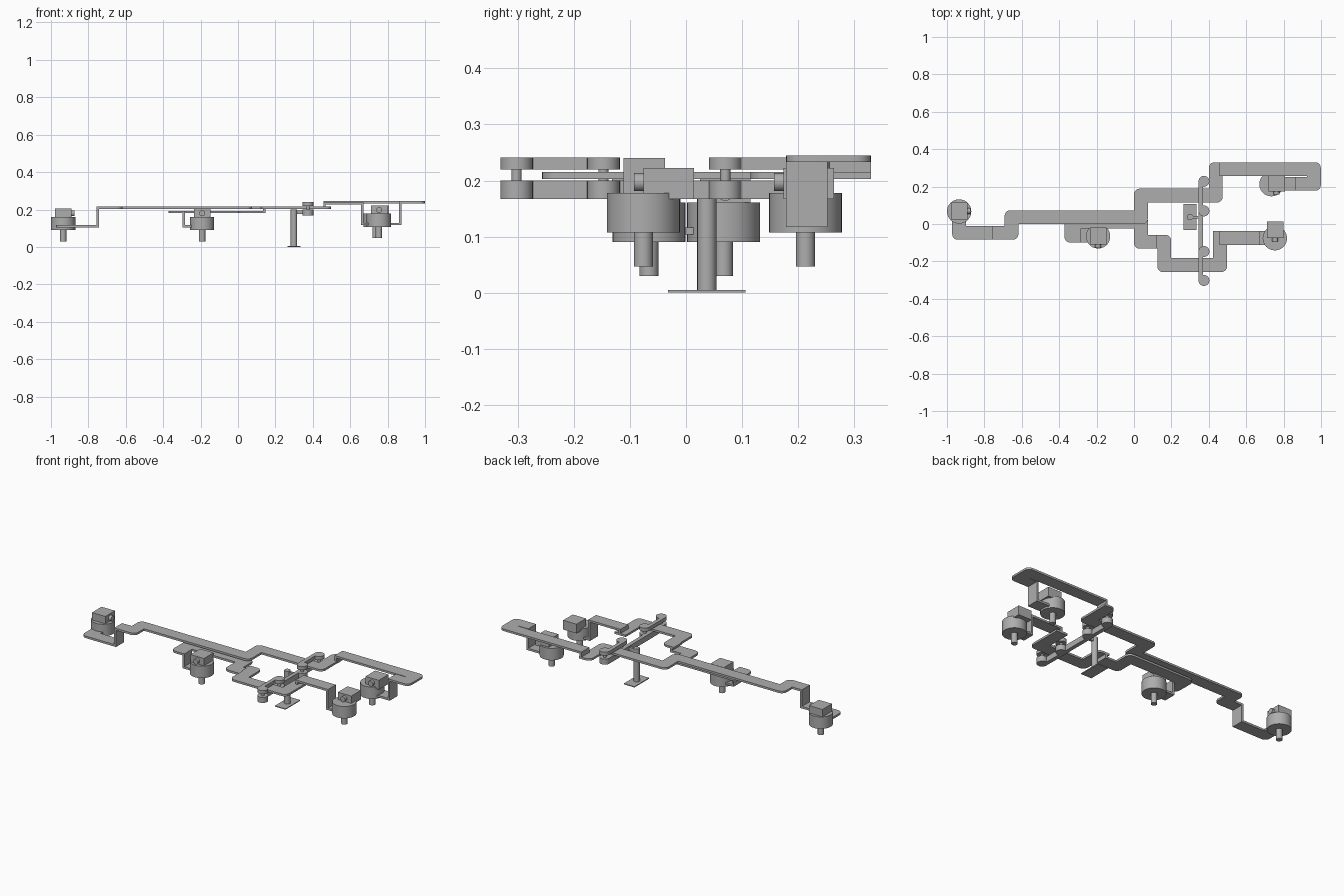
import bpy
import bmesh
from mathutils import Vector

if "Cube" in bpy.data.objects:
    bpy.data.objects.remove(bpy.data.objects["Cube"], do_unlink=True)

grey = bpy.data.materials.new("plain grey")
grey.use_nodes = True
COLOR = (0.42, 0.42, 0.42, 1)
grey.diffuse_color = COLOR
grey.node_tree.nodes["Principled BSDF"].inputs["Base Color"].default_value = COLOR

T = 0.012       # plate thickness
HALF = 0.037    # half of the strip width


def finish(name, bm):
    bmesh.ops.recalc_face_normals(bm, faces=bm.faces)
    mesh = bpy.data.meshes.new(name)
    bm.to_mesh(mesh)
    bm.free()
    ob = bpy.data.objects.new(name, mesh)
    bpy.context.collection.objects.link(ob)
    mesh.materials.append(grey)
    bpy.ops.object.select_all(action='DESELECT')
    ob.select_set(True)
    bpy.context.view_layer.objects.active = ob
    bpy.ops.object.shade_smooth_by_angle()
    return ob


def box(name, x, y, z):
    """Box from three (low, high) ranges."""
    bm = bmesh.new()
    bmesh.ops.create_cube(bm, size=1)
    for v in bm.verts:
        v.co = [a + (b - a) * (c + 0.5) for (a, b), c in zip((x, y, z), v.co)]
    return finish(name, bm)


def cylinder(name, start, end, r, sides=32):
    a, b = Vector(start), Vector(end)
    bm = bmesh.new()
    bmesh.ops.create_cone(bm, cap_ends=True, segments=sides, radius1=r, radius2=r,
                          depth=(b - a).length)
    turn = (b - a).to_track_quat('Z', 'Y').to_matrix().to_4x4()
    turn.translation = (a + b) / 2
    bm.transform(turn)
    return finish(name, bm)


def strip(name, points, z, thick=T):
    """Flat strip along a path of right-angle turns, outer corners rounded."""
    pts = [Vector(p) for p in points]
    dirs = [(b - a).normalized() for a, b in zip(pts, pts[1:])]
    dirs = [dirs[0]] + dirs + [dirs[-1]]
    left, right, rounded = [], [], []
    for i, p in enumerate(pts):
        d0, d1 = dirs[i], dirs[i + 1]
        n0, n1 = Vector((-d0.y, d0.x)), Vector((-d1.y, d1.x))
        off = n0 if i in (0, len(pts) - 1) else n0 + n1
        left.append(p + off * HALF)
        right.append(p - off * HALF)
        cross = d0.x * d1.y - d0.y * d1.x
        if abs(cross) > 0.5:
            rounded.append(right[-1] if cross > 0 else left[-1])
    bm = bmesh.new()
    face = bm.faces.new([bm.verts.new((p.x, p.y, z)) for p in left + right[::-1]])
    top = bmesh.ops.extrude_face_region(bm, geom=[face])
    for v in top["geom"]:
        if isinstance(v, bmesh.types.BMVert):
            v.co.z += thick
    edges = [e for e in bm.edges
             if abs(e.verts[0].co.z - e.verts[1].co.z) > thick / 2
             and any((e.verts[0].co.xy - c).length < 1e-4 for c in rounded)]
    bmesh.ops.bevel(bm, geom=edges, offset=0.03, segments=5, profile=0.5, affect='EDGES')
    return finish(name, bm)


def riser(name, x, y, z0, z1):
    """Upright plate across a strip."""
    return box(name, (x - T / 2, x + T / 2), (y - HALF, y + HALF), (z0, z1))


def head(name, x, y, z, box_x, box_y, side):
    """Round cup with a stem below, a square housing above and a side peg."""
    cylinder(name + "_cup", (x, y, z), (x, y, z + 0.071), 0.065, 40)
    cylinder(name + "_stem", (x, y, z - 0.06), (x, y, z + 0.01), 0.017, 24)
    box(name + "_housing", (box_x - 0.044, box_x + 0.044),
        (box_y - 0.045, box_y + 0.045), (z + 0.06, z + 0.115))
    c = Vector((box_x, box_y, z + 0.09))
    cylinder(name + "_peg", c, c + Vector(side) * 0.062, 0.016, 24)


# Back track: low left bracket, long main strip, raised right strip, low bracket
strip("left_bracket_foot", [(-0.935, 0.06), (-0.935, -0.047), (-0.745, -0.047)], 0.104)
riser("left_bracket_riser", -0.75, -0.047, 0.104, 0.215)
strip("main_strip", [(-0.756, -0.047), (-0.655, -0.047), (-0.655, 0.036), (0.037, 0.036),
                     (0.037, 0.152), (0.437, 0.152), (0.437, 0.293), (0.475, 0.293)], 0.203)
riser("back_step", 0.463, 0.293, 0.203, 0.245)
strip("back_raised_strip", [(0.457, 0.293), (0.962, 0.293), (0.962, 0.215),
                            (0.862, 0.215)], 0.233)
riser("back_bracket_riser", 0.868, 0.215, 0.117, 0.245)
strip("back_bracket_foot", [(0.874, 0.215), (0.74, 0.215)], 0.117)

# Front track: middle bracket, lower strip, stepped strip, raised right bracket
strip("middle_bracket_foot", [(-0.296, -0.062), (-0.19, -0.062)], 0.104)
riser("middle_bracket_riser", -0.29, -0.062, 0.104, 0.192)
strip("lower_strip", [(-0.284, -0.062), (-0.335, -0.062), (-0.335, 0.012), (0.037, 0.012),
                      (0.037, -0.095), (0.146, -0.095)], 0.18)
riser("front_lower_step", 0.14, -0.095, 0.18, 0.215)
strip("front_strip", [(0.12, -0.095), (0.162, -0.095), (0.162, -0.22), (0.46, -0.22),
                      (0.46, -0.074), (0.42, -0.074)][:5], 0.203)
box("front_strip_end", (0.423, 0.497), (-0.12, -0.037), (0.203, 0.215))
riser("front_upper_step", 0.463, -0.074, 0.203, 0.24)
strip("front_raised_strip", [(0.457, -0.074), (0.67, -0.074)], 0.228)
riser("front_bracket_riser", 0.664, -0.074, 0.117, 0.24)
strip("front_bracket_foot", [(0.658, -0.074), (0.75, -0.074)], 0.117)

# Heads at the strip ends
head("left_head", -0.935, 0.067, 0.09, -0.935, 0.07, (1, 0, 0))
head("middle_head", -0.192, -0.066, 0.09, -0.192, -0.064, (0, -1, 0))
head("front_head", 0.753, -0.076, 0.107, 0.755, -0.031, (0, -1, 0))
head("back_head", 0.735, 0.213, 0.107, 0.762, 0.219, (0, -1, 0))

# Grooved rollers that grip both tracks, with tie bars above and below
for i, y in enumerate((-0.302, -0.147, 0.07, 0.228)):
    for part, z0, z1, r in (("lower_wheel", 0.167, 0.2, 0.029),
                            ("neck", 0.195, 0.225, 0.009),
                            ("upper_wheel", 0.22, 0.241, 0.029)):
        cylinder(f"roller_{part}_{i}", (0.374, y, z0), (0.374, y, z1), r)
for name, y0, y1 in (("front", -0.302, -0.147), ("back", 0.07, 0.228)):
    box(name + "_upper_tie", (0.345, 0.368), (y0, y1), (0.22, 0.241))
box("lower_tie", (0.345, 0.368), (-0.302, 0.228), (0.167, 0.2))

# Stand
box("stand_base", (0.265, 0.335), (-0.032, 0.106), (0, 0.005))
cylinder("stand_post", (0.299, 0.037, 0), (0.299, 0.037, 0.2), 0.017, 24)
box("stand_arm", (0.299, 0.35), (0.03, 0.044), (0.175, 0.195))
